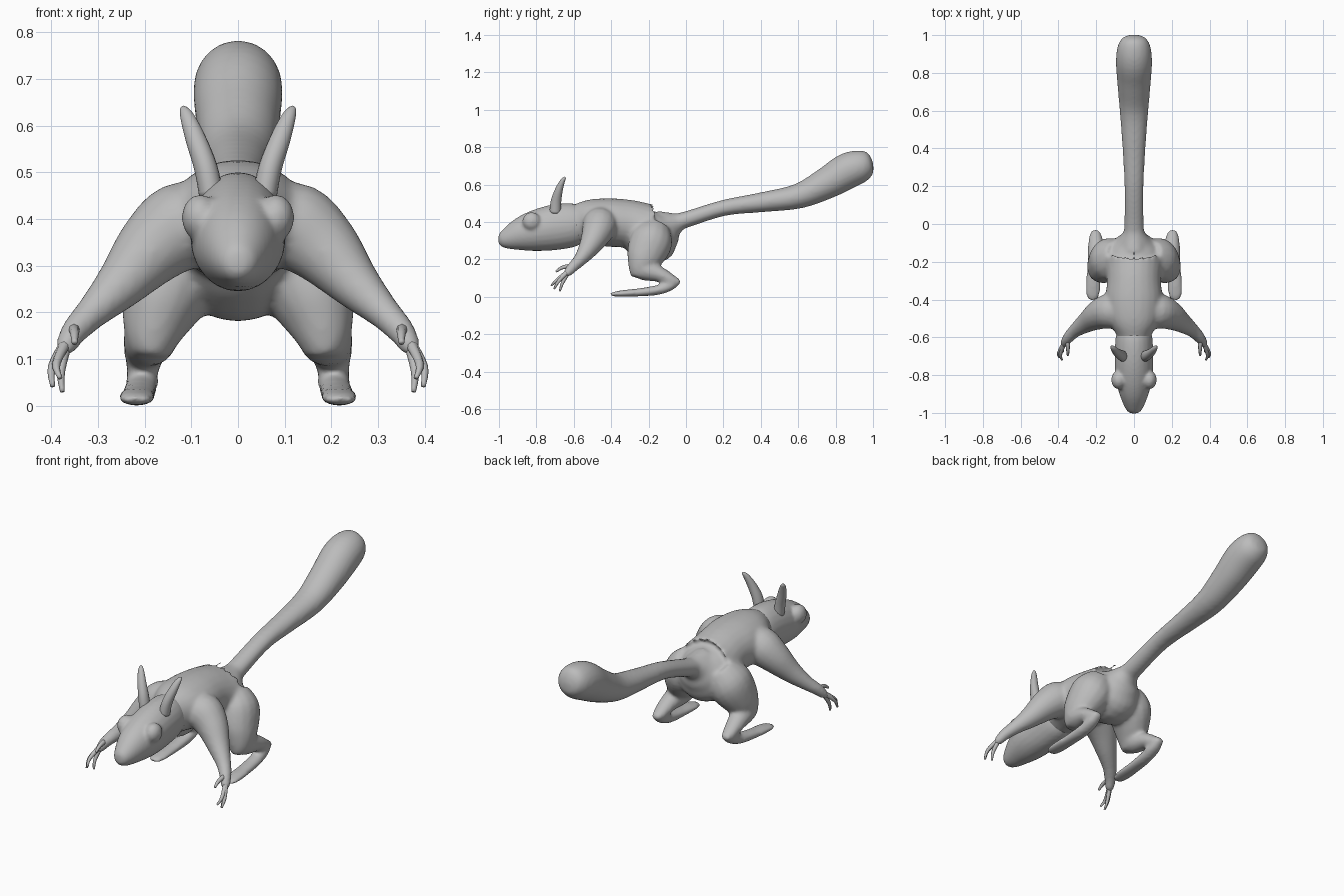
import bpy, bmesh, math
from mathutils import Vector

cube = bpy.data.objects.get("Cube")
if cube:
    bpy.data.objects.remove(cube, do_unlink=True)

fur = bpy.data.materials.new("plain grey")
fur.use_nodes = True
grey = (0.5, 0.5, 0.5, 1)
fur.diffuse_color = grey
fur.node_tree.nodes["Principled BSDF"].inputs["Base Color"].default_value = grey


def spline(rows, steps):
    """Catmull-Rom samples through rows of (x, y, z, side radius, other radius)."""
    pts = [tuple(r) if len(r) == 5 else tuple(r) + (r[3],) for r in rows]
    pts = [pts[0]] + pts + [pts[-1]]
    out = []
    for a, b, c, d in zip(pts, pts[1:], pts[2:], pts[3:]):
        for s in range(steps):
            t = s / steps
            out.append([0.5 * (2*q + (r - p)*t + (2*p - 5*q + 4*r - w)*t*t
                               + (3*q - p - 3*r + w)*t**3)
                        for p, q, r, w in zip(a, b, c, d)])
    return out + [list(pts[-1])]


def loft(bm, rows, sides=16, steps=4, mirror=1):
    """Skin elliptical rings along a path, with closed ends."""
    samples = spline(rows, steps)
    centres = [Vector((p[0] * mirror, p[1], p[2])) for p in samples]
    rings = []
    for i, p in enumerate(samples):
        tangent = (centres[min(i + 1, len(centres) - 1)] - centres[max(i - 1, 0)]).normalized()
        side = (Vector((1, 0, 0)) - tangent * tangent.x).normalized()
        up = side.cross(tangent)
        ring = []
        for k in range(sides):
            a = math.tau * k / sides
            ring.append(bm.verts.new(centres[i] + side * max(p[3], .002) * math.cos(a)
                                     + up * max(p[4], .002) * math.sin(a)))
        rings.append(ring)
    for r, s in zip(rings, rings[1:]):
        for k in range(sides):
            n = (k + 1) % sides
            bm.faces.new((r[k], r[n], s[n], s[k]))
    bm.faces.new(rings[0][::-1])
    bm.faces.new(rings[-1])


def finish(name, bm, remesh=0, softness=10):
    bmesh.ops.recalc_face_normals(bm, faces=bm.faces)
    mesh = bpy.data.meshes.new(name)
    bm.to_mesh(mesh)
    bm.free()
    mesh.materials.append(fur)
    mesh.shade_smooth()
    obj = bpy.data.objects.new(name, mesh)
    bpy.context.collection.objects.link(obj)
    if remesh:
        # Fuse the overlapping volumes and soften the joins
        mod = obj.modifiers.new("fuse", 'REMESH')
        mod.mode = 'VOXEL'
        mod.voxel_size = remesh
        mod.use_smooth_shade = True
        soft = obj.modifiers.new("soften", 'SMOOTH')
        soft.factor = 0.5
        soft.iterations = softness


# Body: torso, tail, arms and hind legs fused into one skin
torso = [(0, -.65, .385, .075, .09), (0, -.58, .39, .097, .107), (0, -.5, .4, .14, .122),
         (0, -.4, .397, .152, .13), (0, -.3, .388, .143, .13), (0, -.22, .355, .155, .15),
         (0, -.16, .338, .152, .158), (0, -.11, .36, .118, .11), (0, -.07, .385, .075, .07),
         (0, -.03, .4, .05, .045)]
tail = [(0, -.14, .39, .07), (0, -.06, .398, .058, .05), (0, 0, .413, .052, .044),
        (0, .2, .475, .051, .043), (0, .4, .505, .061, .053), (0, .6, .538, .076, .067),
        (0, .75, .607, .089, .085), (0, .86, .672, .096, .096), (0, .94, .7, .087, .086),
        (0, .985, .71, .06, .06), (0, 1, .713, .015)]
arm = [(.05, -.46, .4, .075), (.12, -.46, .385, .095), (.185, -.48, .335, .08),
       (.25, -.52, .262, .056), (.312, -.565, .2, .037), (.35, -.605, .16, .03),
       (.37, -.635, .125, .022), (.376, -.645, .11, .008)]
thigh = [(.08, -.165, .37, .08), (.125, -.185, .3, .108, .115), (.165, -.22, .215, .086, .1),
         (.182, -.24, .155, .064, .07), (.187, -.245, .105, .04, .05)]
shin = [(.18, -.28, .16, .045), (.187, -.22, .145, .058), (.198, -.14, .12, .047, .042),
        (.203, -.075, .088, .037, .031), (.204, -.035, .08, .023, .016)]
foot = [(.204, -.03, .085, .015, .01), (.205, -.08, .062, .034, .027),
        (.208, -.15, .037, .036, .027), (.214, -.25, .024, .038, .022),
        (.217, -.34, .018, .04, .018), (.218, -.39, .014, .033, .012), (.218, -.405, .012, .015, .006)]
bm = bmesh.new()
for rows in (torso, tail):
    loft(bm, rows, 24)
for m in (1, -1):
    for rows in (arm, thigh, shin, foot):
        loft(bm, rows, 16, 4, m)
finish("body", bm, .009, 12)

# Head tapering to a blunt snout, with eye bulges under the skin
bm = bmesh.new()
loft(bm, [(0, -1.003, .3, .014), (0, -.99, .302, .036, .037), (0, -.95, .313, .058, .061),
          (0, -.88, .335, .083, .091), (0, -.8, .354, .1, .111), (0, -.7, .372, .102, .122),
          (0, -.6, .385, .097, .116), (0, -.54, .39, .08, .09)], 24)
for m in (1, -1):
    eye = bmesh.ops.create_uvsphere(bm, u_segments=20, v_segments=12, radius=.05)
    for v in eye["verts"]:
        v.co = Vector((v.co.x * .8 + .081 * m, v.co.y - .825, v.co.z + .403))
finish("head", bm, .008, 8)

finger_tips = [((.389, -.69, .09), (.381, -.72, .06)), ((.398, -.68, .085), (.397, -.705, .042)),
               ((.379, -.66, .075), (.376, -.675, .03))]
for m, label in ((1, "left"), (-1, "right")):
    # Tall narrow ear, leaning out and back
    bm = bmesh.new()
    loft(bm, [(.057, -.7, .45, .026, .03), (.069, -.695, .51, .025, .028),
              (.09, -.68, .57, .022, .021), (.107, -.662, .615, .016, .014),
              (.116, -.65, .635, .009, .008), (.118, -.647, .642, .002)], 16, 4, m)
    finish(label + "_ear", bm)

    # Three fingers and a thumb
    bm = bmesh.new()
    for mid, tip in finger_tips:
        loft(bm, [(.366, -.625, .14, .013), mid + (.009,), tip + (.005,)], 8, 4, m)
    loft(bm, [(.352, -.605, .165, .014), (.35, -.66, .157, .01), (.35, -.695, .135, .006)], 8, 4, m)
    finish(label + "_fingers", bm)
